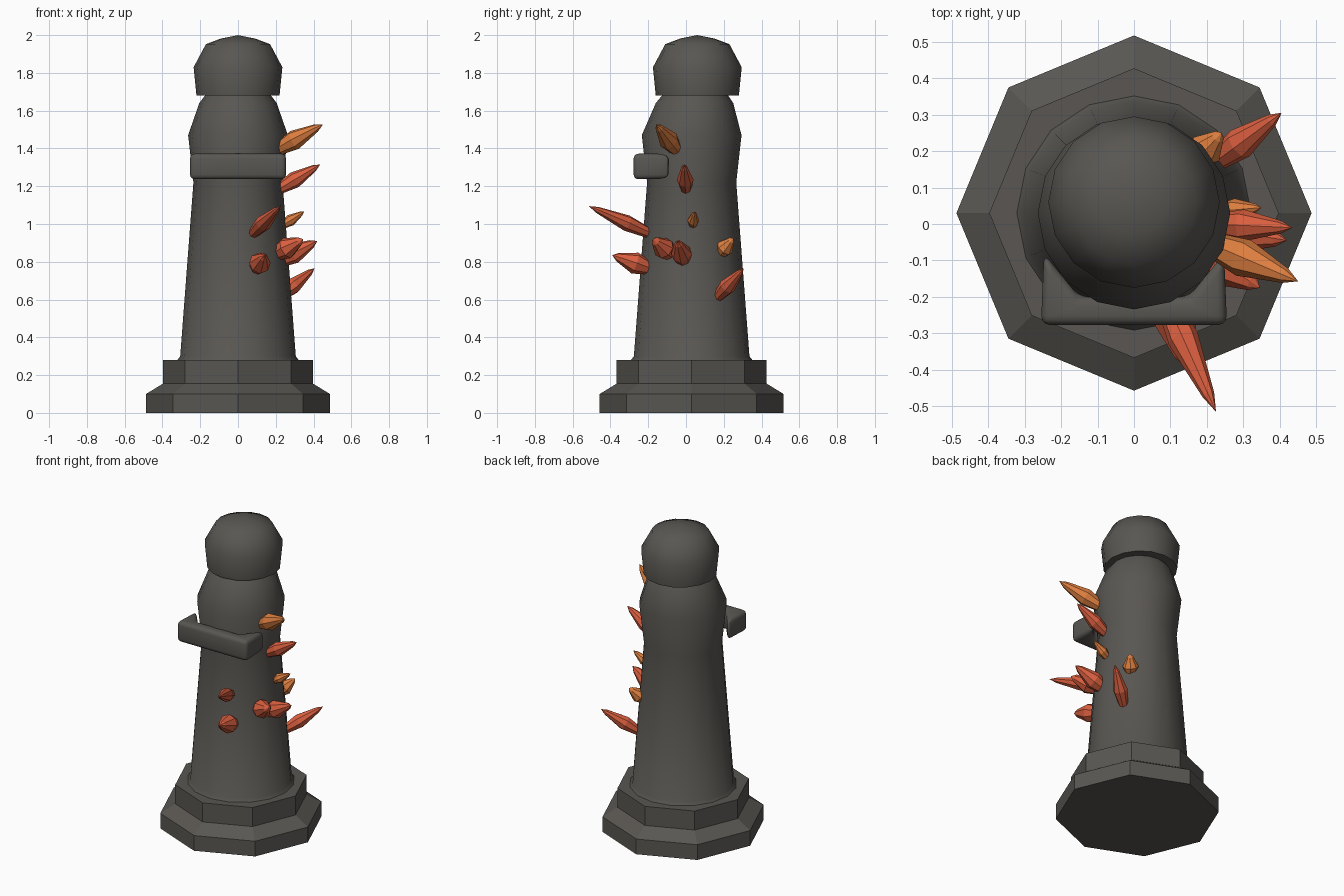
import bpy, bmesh, math
from mathutils import Vector

old = bpy.data.objects.get("Cube")
if old:
    bpy.data.objects.remove(old, do_unlink=True)


def material(name, rgb):
    m = bpy.data.materials.new(name)
    m.use_nodes = True
    m.diffuse_color = (*rgb, 1)
    bsdf = next(n for n in m.node_tree.nodes if n.type == 'BSDF_PRINCIPLED')
    bsdf.inputs["Base Color"].default_value = (*rgb, 1)
    bsdf.inputs["Roughness"].default_value = 0.8
    return m


STONE = material("dark stone", (0.10, 0.094, 0.084))
RED = material("red crystal", (0.70, 0.115, 0.05))
ORANGE = material("orange crystal", (0.72, 0.21, 0.05))


def finish(name, bm, mat, smooth=None):
    bmesh.ops.recalc_face_normals(bm, faces=bm.faces)
    mesh = bpy.data.meshes.new(name)
    bm.to_mesh(mesh)
    bm.free()
    mesh.materials.append(mat)
    obj = bpy.data.objects.new(name, mesh)
    bpy.context.collection.objects.link(obj)
    if smooth:
        bpy.ops.object.select_all(action='DESELECT')
        obj.select_set(True)
        bpy.context.view_layer.objects.active = obj
        bpy.ops.object.shade_smooth_by_angle(angle=math.radians(smooth))
    return obj


def lathe(name, rings, sides, mat, smooth=None):
    """Stack rings of (radius, height, y centre); a zero radius makes a point."""
    bm = bmesh.new()
    loops = []
    for r, z, cy in rings:
        if r == 0:
            loops.append([bm.verts.new((0, cy, z))] * sides)
            continue
        angles = [math.tau * i / sides for i in range(sides)]
        loops.append([bm.verts.new((r * math.cos(a), cy + r * math.sin(a), z)) for a in angles])
    for low, high in zip(loops, loops[1:]):
        for i in range(sides):
            j = (i + 1) % sides
            corners = [low[i], low[j], high[j], high[i]]
            bm.faces.new(list(dict.fromkeys(corners)))
    for loop in (loops[0], loops[-1]):
        if loop[0] is not loop[1]:
            bm.faces.new(loop)
    return finish(name, bm, mat, smooth)


# Stepped octagonal plinth
lathe("plinth", [(0.487, 0, 0.03), (0.487, 0.10, 0.03), (0.397, 0.155, 0.03),
                 (0.397, 0.28, 0.03)], 8, STONE)

# Tapered body with swollen shoulders
lathe("body", [(0.325, 0.275, 0.03), (0.306, 0.30, 0.03), (0.236, 1.22, 0.03),
               (0.264, 1.47, 0.03), (0.205, 1.64, 0.045), (0.16, 1.70, 0.05)],
      16, STONE, 50)

# Domed cap
lathe("head_cap", [(0.22, 1.68, 0.06), (0.235, 1.83, 0.06), (0.17, 1.952, 0.06),
                   (0.09, 1.982, 0.06), (0, 2.0, 0.06)], 16, STONE, 50)

# Rounded chest bar, hollowed at the back to hug the body
bm = bmesh.new()
half = [(0.255, -0.277), (0.247, -0.08), (0.15, -0.2)]
outline = half + [(-x, y) for x, y in reversed(half)]
face = bm.faces.new([bm.verts.new((x, y, 1.237)) for x, y in outline])
top = bmesh.ops.extrude_face_region(bm, geom=[face])["geom"]
bmesh.ops.translate(bm, vec=(0, 0, 0.135),
                    verts=[v for v in top if isinstance(v, bmesh.types.BMVert)])
bar = finish("chest_bar", bm, STONE)
bevel = bar.modifiers.new("rounding", 'BEVEL')
bevel.width = 0.025
bevel.segments = 3
for poly in bar.data.polygons:
    poly.use_smooth = True


# Crystals: base point, tip point, radius, colour
def crystal(name, base, tip, radius, mat):
    base, tip = Vector(base), Vector(tip)
    axis = tip - base
    length = axis.length
    obj = lathe(name, [(radius * 0.6, 0, 0), (radius, length * 0.4, 0),
                       (radius * 0.4, length * 0.86, 0), (0, length, 0)], 8, mat)
    obj.location = base
    obj.rotation_mode = 'QUATERNION'
    obj.rotation_quaternion = axis.to_track_quat('Z', 'Y')


crystals = [
    ((0.20, -0.05, 1.39), (0.45, -0.157, 1.528), 0.053, ORANGE),
    ((0.21, 0.00, 1.18), (0.435, -0.01, 1.315), 0.044, RED),
    ((0.23, 0.035, 0.99), (0.35, 0.045, 1.065), 0.031, ORANGE),
    ((0.075, -0.18, 0.945), (0.225, -0.515, 1.095), 0.043, RED),
    ((0.10, -0.19, 0.765), (0.14, -0.39, 0.835), 0.058, RED),
    ((0.20, -0.08, 0.84), (0.345, -0.175, 0.92), 0.058, RED),
    ((0.21, -0.01, 0.80), (0.42, -0.045, 0.91), 0.055, RED),
    ((0.17, 0.175, 0.84), (0.24, 0.25, 0.925), 0.048, ORANGE),
    ((0.215, 0.165, 0.61), (0.405, 0.305, 0.765), 0.044, RED),
]
for n, spec in enumerate(crystals, 1):
    crystal(f"crystal_{n}", *spec)
